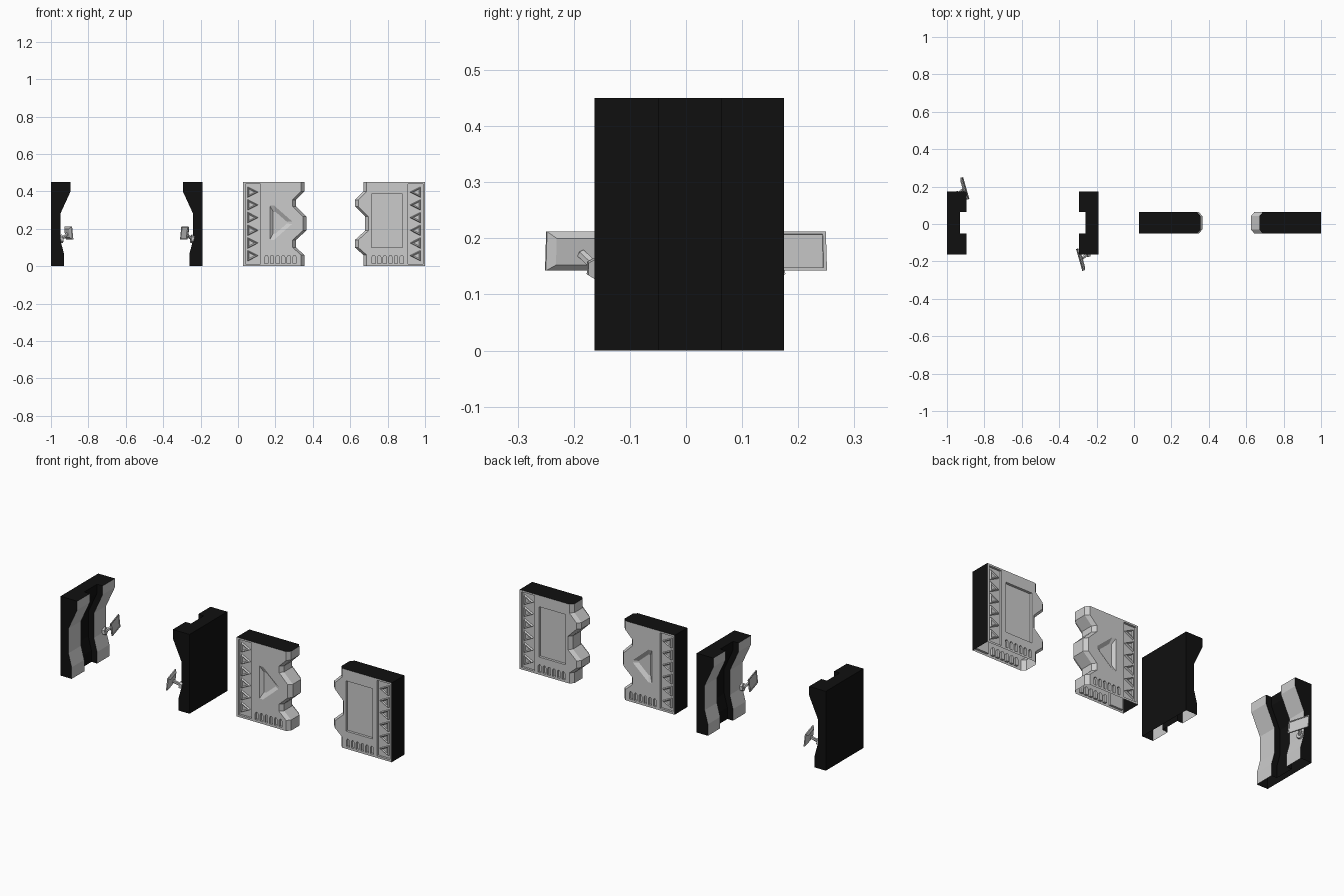
import bpy, bmesh, math
from mathutils import Matrix, Vector

if "Cube" in bpy.data.objects:
    bpy.data.objects.remove(bpy.data.objects["Cube"])

BLACK = bpy.data.materials.new("black_trim")
BLACK.diffuse_color = (0.005, 0.005, 0.005, 1)
BLACK.use_nodes = True
BLACK.node_tree.nodes["Principled BSDF"].inputs["Base Color"].default_value = BLACK.diffuse_color
H = 0.45
YF, YB = -0.05, 0.063


def loft(bm, rings):
    """Closed solid through matching rings of points."""
    rows = [[bm.verts.new(p) for p in r] for r in rings]
    n = len(rows[0])
    faces = [bm.faces.new(rows[0]), bm.faces.new(rows[-1])]
    for a, b in zip(rows, rows[1:]):
        for i in range(n):
            j = (i + 1) % n
            faces.append(bm.faces.new((a[i], a[j], b[j], b[i])))
    bmesh.ops.recalc_face_normals(bm, faces=faces)


def make(name, bm):
    me = bpy.data.meshes.new(name)
    bm.to_mesh(me)
    bm.free()
    ob = bpy.data.objects.new(name, me)
    bpy.context.collection.objects.link(ob)
    return ob


def finish(ob, is_black):
    """Open the underside and paint the chosen faces black."""
    me = ob.data
    me.materials.clear()
    me.materials.append(None)
    me.materials.append(BLACK)
    bm = bmesh.new()
    bm.from_mesh(me)
    bm.normal_update()
    under = [f for f in bm.faces if f.normal.z < -0.9 and f.calc_center_median().z < 0.001]
    bmesh.ops.delete(bm, geom=under, context='FACES')
    for f in bm.faces:
        f.material_index = 1 if is_black(f.calc_center_median(), f.normal) else 0
    bm.to_mesh(me)
    bm.free()


# Jambs: grooved section whose depth changes with height
JAMB = [(0, .07), (.065, .07), (.14, .05), (.28, .05), (.40, .105), (H, .105)]


def jamb(name, xo, s):
    y0, y1, y2, y3 = -.163, -.05, .065, .175
    bm = bmesh.new()
    rings = []
    for z, d in JAMB:
        sec = [(0, y0), (d, y0), (d, y1), (d - .035, y1), (d - .035, y2), (d, y2), (d, y3), (0, y3)]
        rings.append([(xo + s * u, y, z) for u, y in sec])
    loft(bm, rings)
    pad = lambda c, n: n.x * s > .5 and not (y1 < c.y < y2)
    finish(make(name, bm), lambda c, n: not pad(c, n))


jamb("left_jamb", -1, 1)
jamb("right_jamb", -.19, -1)


# Control screens on short arms; the second is the first turned half round
def control(name, turn):
    bm = bmesh.new()
    rect = lambda x, w, h: [(x, -w, -h), (x, w, -h), (x, w, h), (x, -w, h)]
    loft(bm, [rect(-.008, .045, .024), rect(0, .061, .035), rect(.006, .061, .035),
              rect(.006, .055, .030), rect(.003, .055, .030)])
    bm.transform(Matrix.Translation((-.906, .190, .177)) @ Matrix.Rotation(math.radians(16), 4, 'Z')
                 @ Matrix.Rotation(math.radians(-6), 4, 'Y'))
    # wall disc and arm
    path = [((-.952, .155, .145), (-.938, .158, .147), .022),
            ((-.942, .158, .146), (-.912, .186, .172), .009)]
    for a, b, r in path:
        a, b = Vector(a), Vector(b)
        m = Matrix.Translation((a + b) / 2) @ (b - a).to_track_quat('Z', 'Y').to_matrix().to_4x4()
        bmesh.ops.create_cone(bm, cap_ends=True, segments=6, radius1=r, radius2=r,
                              depth=(b - a).length, matrix=m)
    if turn:
        c = Matrix.Translation((-.595, 0, 0))
        bm.transform(c @ Matrix.Rotation(math.pi, 4, 'Z') @ c.inverted())
    make(name, bm)


control("left_control_screen", False)
control("right_control_screen", True)

# Door leaves: interlocking edge shared by both
EDGE = [(.355, 0), (.355, .06), (.31, .10), (.31, .14), (.365, .19),
        (.365, .265), (.31, .32), (.31, .355), (.355, .40), (.355, H)]


def leaf(name, xo, s, shift, emblem):
    X = lambda u: xo + s * u
    bm = bmesh.new()
    rings = []
    for y, inset in ((YF, .018), (YF + .02, 0), (YB - .02, 0), (YB, .018)):
        rings.append([(xo, y, 0)] + [(x + shift - s * inset, y, z) for x, z in EDGE] + [(xo, y, H)])
    loft(bm, rings)
    ob = make(name, bm)

    # recesses cut into both faces
    cut, studs = bmesh.new(), bmesh.new()
    for y, d in ((YF, 1), (YB, -1)):
        def recess(outer, depth, slope=1.0):
            cu = sum(p[0] for p in outer) / len(outer)
            cz = sum(p[1] for p in outer) / len(outer)
            inner = [(cu + (u - cu) * slope, cz + (z - cz) * slope) for u, z in outer]
            loft(cut, [[(X(u), y - d * .01, z) for u, z in outer],
                       [(X(u), y, z) for u, z in outer],
                       [(X(u), y + d * depth, z) for u, z in inner]])
        recess([(.012, .012), (.092, .012), (.092, .44), (.012, .44)], .012)
        for i in range(6):
            u = .125 + .03 * i
            recess([(u - .009, .013), (u + .009, .013), (u + .009, .048), (u + .004, .057),
                    (u - .004, .057), (u - .009, .048)], .012)
        recess(emblem[0], .014, emblem[1])
        # triangular studs in the side channel
        for i in range(6):
            z = .056 + .068 * i
            tri = lambda k: [(.042 + (u - .042) * k, z + h * k)
                             for u, h in ((.023, -.03), (.082, 0), (.023, .03))]
            loft(studs, [[(X(u), y + d * e, h) for u, h in tri(k)]
                         for e, k in ((.013, 1), (.002, .8), (.006, .5))])
    cutter = make(name + "_cutter", cut)
    make(name + "_studs", studs)
    mod = ob.modifiers.new("recesses", 'BOOLEAN')
    mod.operation, mod.solver, mod.object = 'DIFFERENCE', 'EXACT', cutter
    bpy.context.view_layer.objects.active = ob
    bpy.ops.object.modifier_apply(modifier=mod.name)
    bpy.data.objects.remove(cutter)
    finish(ob, lambda c, n: (abs(c.x - xo) < .001 and abs(n.x) > .9) or (c.z > H - .001 and n.z > .9))


arrow = [(.143, .14), (.165, .14), (.262, .225), (.262, .24), (.165, .325), (.143, .325)]
window = [(.12, .10), (.287, .10), (.287, .385), (.12, .385)]
leaf("left_door_leaf", .027, 1, 0, (arrow, .62))
leaf("right_door_leaf", 1.0, -1, .315, (window, 1.0))
